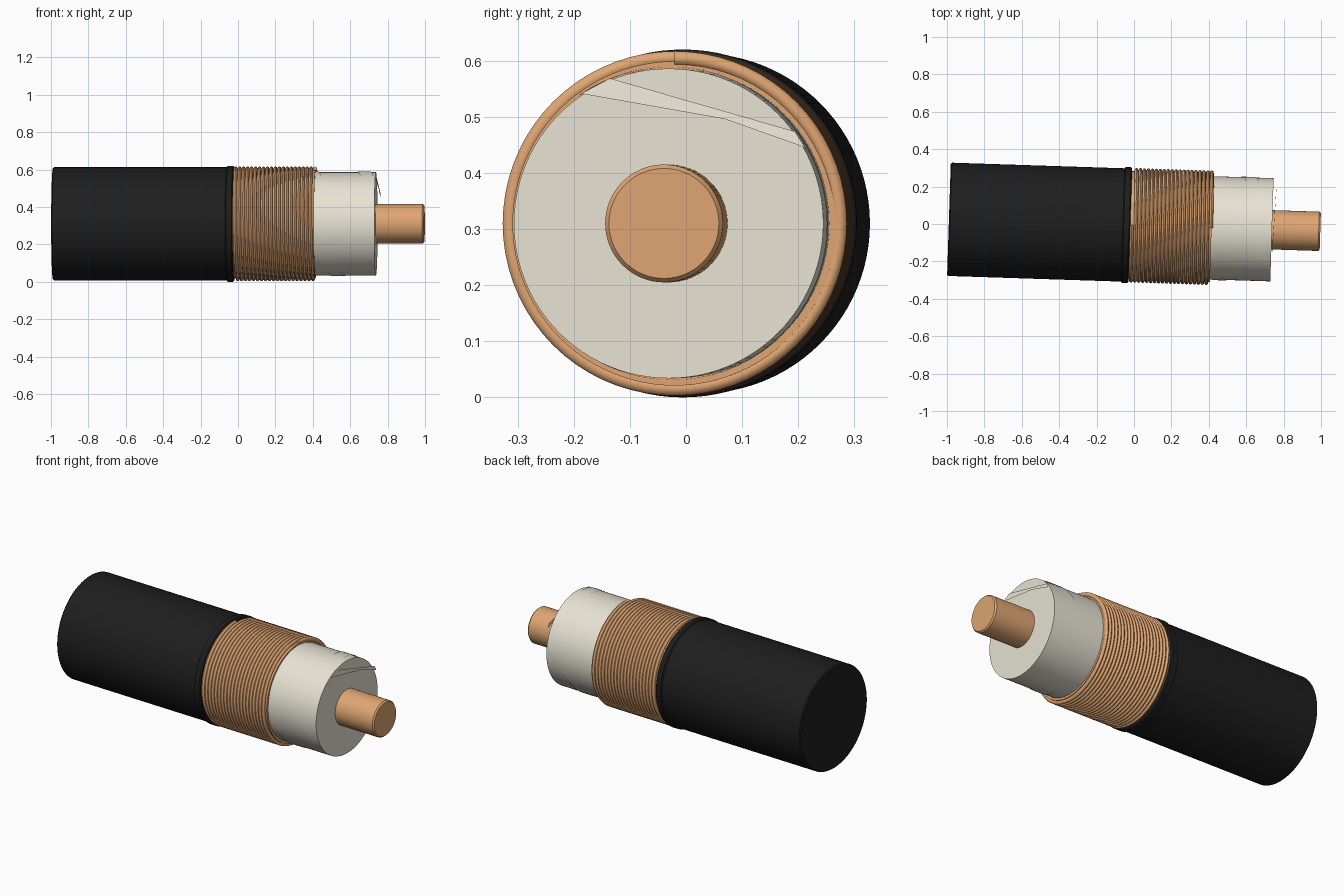
import bpy, bmesh
from math import pi, sin, cos, radians
from mathutils import Matrix

if "Cube" in bpy.data.objects:
    bpy.data.objects.remove(bpy.data.objects["Cube"])

# the cable axis runs almost along x, turned slightly about z
PLACE = Matrix.Translation((0, -0.007, 0.31)) @ Matrix.Rotation(-0.0325, 4, 'Z')


def material(name, rgb):
    m = bpy.data.materials.new(name)
    m.diffuse_color = (*rgb, 1)
    m.use_nodes = True
    m.node_tree.nodes["Principled BSDF"].inputs["Base Color"].default_value = m.diffuse_color
    return m


BLACK = material("black_rubber", (0.013, 0.013, 0.013))
COPPER = material("copper", (0.74, 0.38, 0.17))
IVORY = material("ivory_plastic", (0.80, 0.77, 0.66))


def finish(name, bm, mat, angle=35):
    bmesh.ops.recalc_face_normals(bm, faces=bm.faces)
    me = bpy.data.meshes.new(name)
    bm.to_mesh(me)
    bm.free()
    me.materials.append(mat)
    ob = bpy.data.objects.new(name, me)
    bpy.context.collection.objects.link(ob)
    ob.matrix_world = PLACE
    bpy.ops.object.select_all(action='DESELECT')
    ob.select_set(True)
    bpy.context.view_layer.objects.active = ob
    bpy.ops.object.shade_smooth_by_angle(angle=radians(angle))
    return ob


def on_axis(u, r, phi):
    # phi starts at the top and turns towards the front
    return (u, -r * sin(phi), r * cos(phi))


def lathe(name, profile, mat, sides=96):
    """Solid of revolution around the cable axis from (u, radius) pairs."""
    bm = bmesh.new()
    rings = [[bm.verts.new(on_axis(u, r, 2 * pi * i / sides)) for i in range(sides)]
             for u, r in profile]
    for a, b in zip(rings, rings[1:]):
        for i in range(sides):
            j = (i + 1) % sides
            bm.faces.new((a[i], a[j], b[j], b[i]))
    bm.faces.new(rings[0])
    bm.faces.new(rings[-1])
    return finish(name, bm, mat)


# solid layers
lathe("outer_jacket", [(-0.99, 0.297), (-0.984, 0.303), (-0.03, 0.303)], BLACK)
lathe("jacket_end_collar", [(-0.06, 0.303), (-0.055, 0.310), (-0.026, 0.310), (-0.02, 0.304)], BLACK)
lathe("shield_sleeve", [(-0.03, 0.289), (0.415, 0.289)], COPPER)
lathe("insulation", [(0.30, 0.276), (0.738, 0.276)], IVORY)
lathe("centre_conductor", [(0.70, 0.105), (0.988, 0.105), (0.9965, 0.098)], COPPER, 64)

# shield winding: one continuous ridged coil
bm = bmesh.new()
pitch, steps, turns, section = 0.0212, 72, 20, 8
prev = None
for k in range(steps * turns + 1):
    phi = 2 * pi * k / steps
    u = -0.012 + pitch * k / steps
    ring = [bm.verts.new(on_axis(u + 0.0104 * sin(2 * pi * s / section),
                                 0.2945 + 0.0125 * cos(2 * pi * s / section), phi))
            for s in range(section)]
    if prev:
        for s in range(section):
            t = (s + 1) % section
            bm.faces.new((prev[s], prev[t], ring[t], ring[s]))
    else:
        bm.faces.new(ring)
    prev = ring
bm.faces.new(prev)
finish("shield_winding", bm, COPPER, 50)

# wrapping tape: helical strip over the insulation, twisted flap across the end
bm = bmesh.new()
steps, lead, width = 72, 0.28, 0.07
prev = None
for k in range(-54, steps + 8):
    u = 0.43 + lead * k / steps
    phi = 2 * pi * k / steps
    pair = [bm.verts.new(on_axis(min(v, 0.74), 0.279, phi)) for v in (u - width, u)]
    if prev:
        bm.faces.new((prev[0], prev[1], pair[1], pair[0]))
    prev = pair
flap = [bm.verts.new(on_axis(u, 0.279, radians(a)))
        for u, a in ((0.742, 34), (0.742, 22), (0.755, -61), (0.755, -54))]
bm.faces.new(flap)
finish("wrapping_tape", bm, IVORY)
